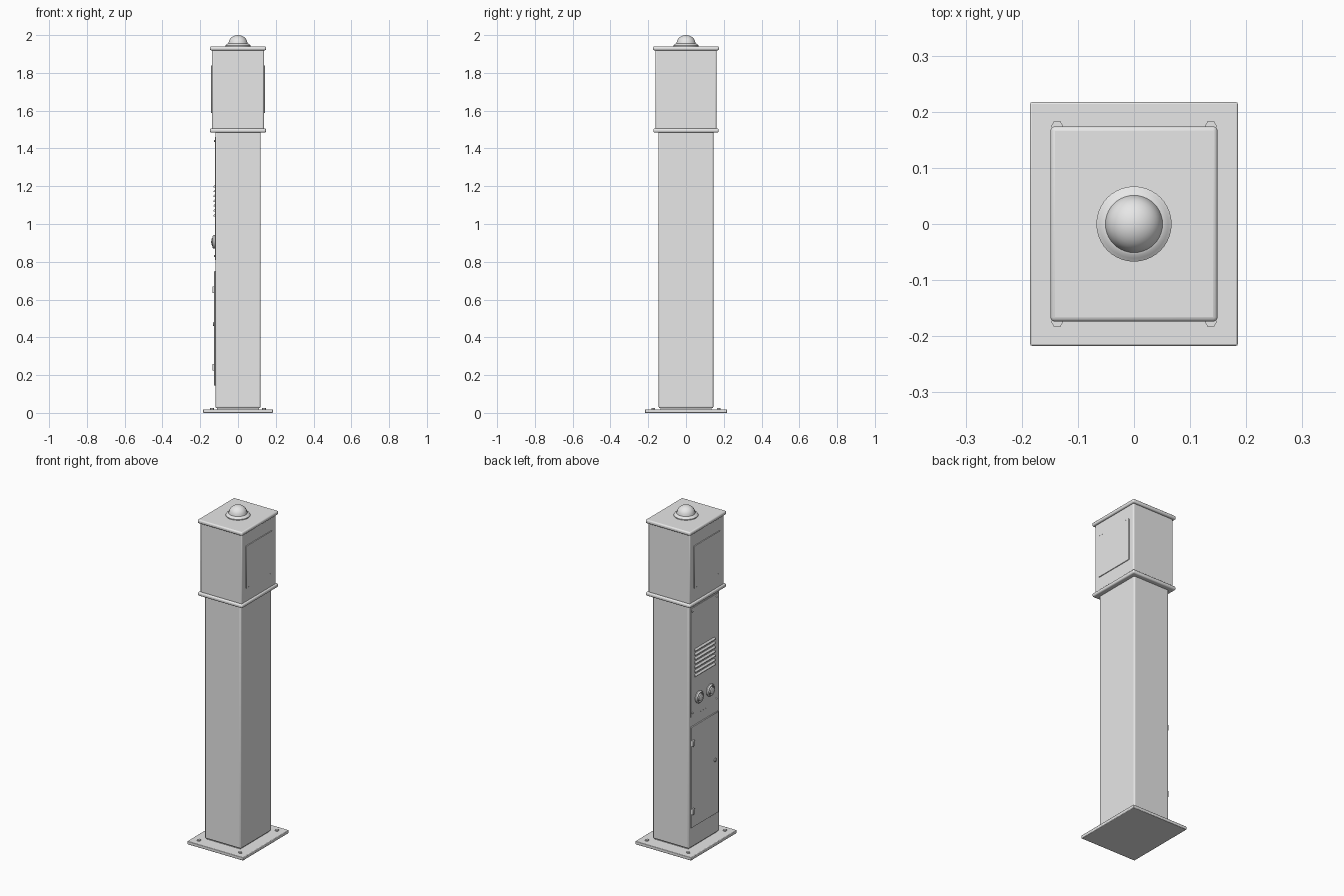
import bpy, bmesh, math
from mathutils import Matrix

if "Cube" in bpy.data.objects:
    bpy.data.objects.remove(bpy.data.objects["Cube"])

grey = bpy.data.materials.new("light_grey_metal")
grey.diffuse_color = (0.8, 0.8, 0.8, 1)
grey.use_nodes = True
grey.node_tree.nodes["Principled BSDF"].inputs["Base Color"].default_value = grey.diffuse_color


def finish(name, bm, bevel=0.0, segments=3):
    bmesh.ops.recalc_face_normals(bm, faces=bm.faces)
    me = bpy.data.meshes.new(name)
    bm.to_mesh(me)
    bm.free()
    me.materials.append(grey)
    ob = bpy.data.objects.new(name, me)
    bpy.context.collection.objects.link(ob)
    if bevel:
        m = ob.modifiers.new("rounded_edges", 'BEVEL')
        m.width, m.segments = bevel, segments
        m.limit_method = 'ANGLE'
    bpy.ops.object.select_all(action='DESELECT')
    ob.select_set(True)
    bpy.context.view_layer.objects.active = ob
    bpy.ops.object.shade_smooth_by_angle(angle=math.radians(35))
    return ob


def box(name, x, y, z, bevel=0.0, segments=3):
    """Box from (min, max) ranges on each axis."""
    bm = bmesh.new()
    bmesh.ops.create_cube(bm, size=1)
    for v in bm.verts:
        v.co = [r[0] if c < 0 else r[1] for c, r in zip(v.co, (x, y, z))]
    return finish(name, bm, bevel, segments)


def lathe(name, profile, loc, axis='Z', steps=32):
    """Spin (radius, height) points; axis '-X' points the height outward to -x."""
    bm = bmesh.new()
    vs = [bm.verts.new((r, 0, h)) for r, h in profile]
    es = [bm.edges.new(p) for p in zip(vs, vs[1:])]
    bmesh.ops.spin(bm, geom=vs + es, cent=(0, 0, 0), axis=(0, 0, 1),
                   angle=math.tau, steps=steps)
    bmesh.ops.remove_doubles(bm, verts=bm.verts, dist=1e-5)
    m = Matrix.Translation(loc)
    if axis == '-X':
        m = m @ Matrix.Rotation(-math.pi / 2, 4, 'Y')
    bmesh.ops.transform(bm, matrix=m, verts=bm.verts)
    return finish(name, bm)


def sym(a):
    return (-a, a)


# Base plate, weld neck and anchor bolts
box("base_plate", sym(0.185), sym(0.217), (0, 0.019), 0.003, 2)
box("base_neck", sym(0.11), sym(0.135), (0.015, 0.035))
for sx in (-1, 1):
    for sy in (-1, 1):
        lathe("anchor_bolt", [(0, 0.015), (0.011, 0.015), (0.011, 0.025), (0, 0.025)],
              (sx * 0.137, sy * 0.174, 0), steps=6)

# Column, collar, head box and cap
box("column", sym(0.12), sym(0.145), (0.025, 1.49), 0.008)
box("collar", sym(0.148), sym(0.173), (1.484, 1.506), 0.008)
box("head_box", sym(0.138), sym(0.161), (1.50, 1.925), 0.007)
box("cap", sym(0.149), sym(0.174), (1.919, 1.941), 0.008)

# Side panels on the head
for s in (-1, 1):
    box("head_side_panel", sorted((s * 0.136, s * 0.142)), sym(0.125),
        (1.587, 1.84), 0.001, 1)

# Dome light on the cap
dome = [(0.067, 1.938), (0.067, 1.946), (0.061, 1.95), (0.055, 1.955), (0.051, 1.956)]
dome += [(0.05 * math.cos(a), 1.956 + 0.044 * math.sin(a))
         for a in [math.pi / 2 * i / 8 for i in range(1, 8)]] + [(0, 2.0)]
lathe("dome_light", dome, (0, 0, 0), steps=40)

# Upper service panel with screws
box("upper_panel", (-0.1225, -0.115), sym(0.13), (0.81, 1.46), 0.0008, 1)
for y in (-0.113, 0.113):
    for z in (0.83, 1.44):
        lathe("panel_screw", [(0.006, 0), (0.006, 0.004), (0.003, 0.006), (0, 0.006)],
              (-0.121, y, z), '-X', 12)

# Louvre slats: wedges open at the bottom
for i in range(7):
    z = 1.045 + i * 0.0255
    bm = bmesh.new()
    prof = [(-0.12, z - 0.004), (-0.131, z - 0.004), (-0.131, z), (-0.12, z + 0.012)]
    f = bm.faces.new([bm.verts.new((px, -0.095, pz)) for px, pz in prof])
    ext = bmesh.ops.extrude_face_region(bm, geom=[f])["geom"]
    bmesh.ops.translate(bm, vec=(0, 0.19, 0),
                        verts=[g for g in ext if isinstance(g, bmesh.types.BMVert)])
    finish("louvre_slat", bm)

# Round push buttons with raised rims
for y in (-0.053, 0.053):
    lathe("push_button", [(0.036, 0), (0.036, 0.008), (0.031, 0.015), (0.026, 0.015),
                          (0.024, 0.009), (0.021, 0.009), (0.020, 0.018),
                          (0.012, 0.021), (0, 0.022)], (-0.12, y, 0.905), '-X')

# Lower door with hinges and lock
box("lower_door", (-0.126, -0.115), sym(0.128), (0.145, 0.75), 0.0015, 1)
for z in (0.242, 0.652):
    box("door_hinge", (-0.136, -0.12), (0.108, 0.126), (z - 0.018, z + 0.018), 0.003, 2)
lathe("door_lock", [(0.010, 0), (0.010, 0.005), (0.007, 0.008), (0, 0.008)],
      (-0.125, -0.095, 0.47), '-X', 20)
